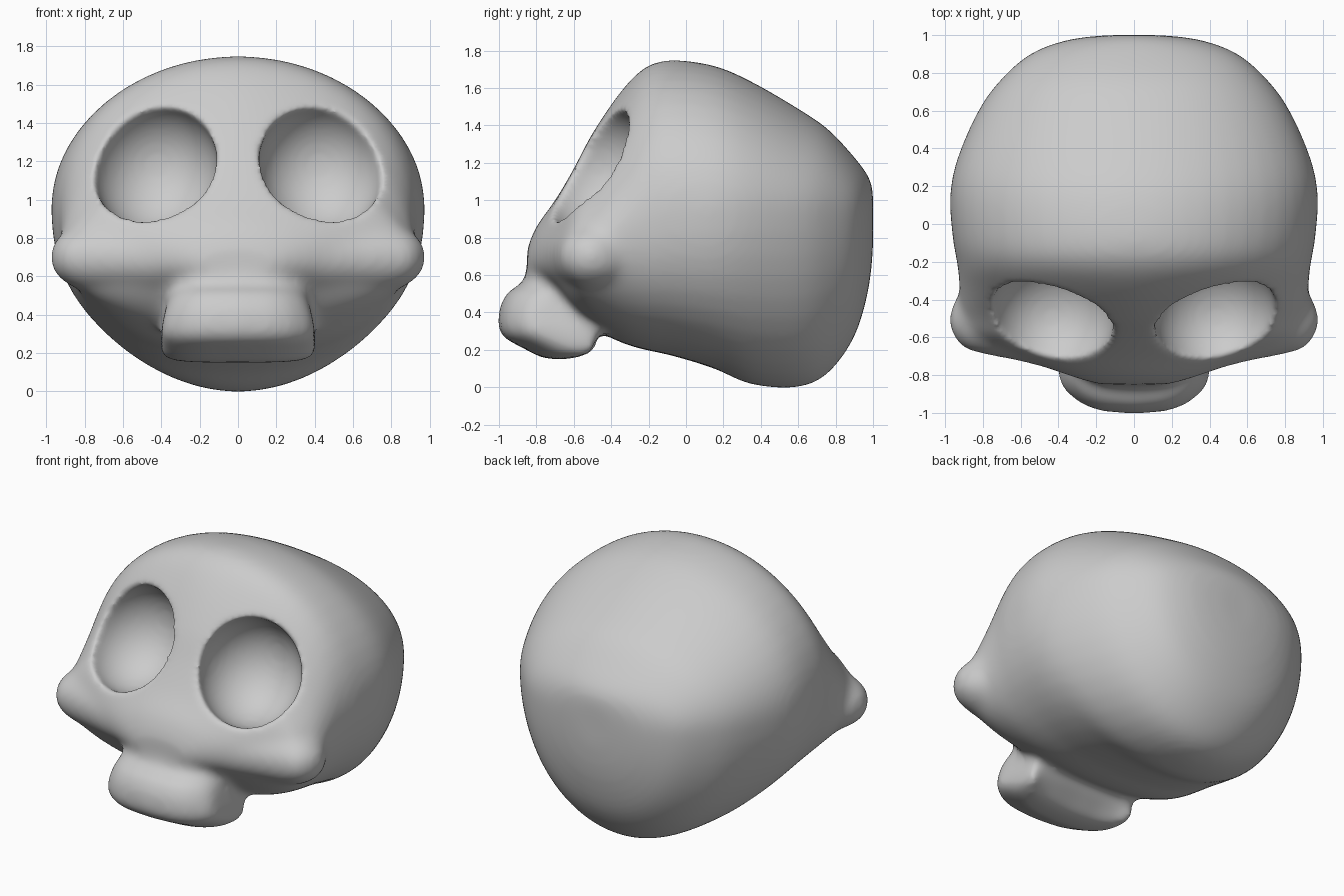
import bpy, bmesh, math
from mathutils import Matrix, Vector

if "Cube" in bpy.data.objects:
    bpy.data.objects.remove(bpy.data.objects["Cube"])


def loft(bm, rings):
    """Skin a closed tube through equal-length rings and cap both ends."""
    vs = [[bm.verts.new(p) for p in r] for r in rings]
    n = len(vs[0])
    for a, b in zip(vs, vs[1:]):
        for i in range(n):
            j = (i + 1) % n
            bm.faces.new((a[i], a[j], b[j], b[i]))
    bm.faces.new(vs[0])
    bm.faces.new(vs[-1])


def smooth_rows(rows, steps=4):
    """Catmull-Rom interpolation of section parameters."""
    out = []
    for i in range(len(rows) - 1):
        p = [rows[max(0, min(len(rows) - 1, k))] for k in range(i - 1, i + 3)]
        for s in range(steps):
            t = s / steps
            out.append([0.5 * (2 * b + (c - a) * t + (2 * a - 5 * b + 4 * c - d) * t * t
                        + (3 * b - a - 3 * c + d) * t ** 3) for a, b, c, d in zip(*p)])
    return out + [list(rows[-1])]


def make_object(name, bm):
    bmesh.ops.recalc_face_normals(bm, faces=bm.faces)
    me = bpy.data.meshes.new(name)
    bm.to_mesh(me)
    bm.free()
    ob = bpy.data.objects.new(name, me)
    bpy.context.collection.objects.link(ob)
    return ob


def spow(v, e):
    return math.copysign(abs(v) ** e, v)


bm = bmesh.new()

# Cranium: y, bottom z, widest z, top z, half width, top and bottom pointiness
cranium = [(1.0, .74, .92, 1.06, .14, .95, .95), (.975, .52, .92, 1.13, .35, .95, .95),
           (.9, .27, .93, 1.23, .55, .95, .95), (.76, .075, .94, 1.38, .71, .97, 1),
           (.6, .0, .95, 1.49, .825, 1, 1), (.35, .015, .96, 1.635, .935, 1, .97),
           (.15, .1, .96, 1.72, .975, 1, .9), (-.08, .17, .95, 1.75, .96, 1, .85),
           (-.22, .2, .9, 1.71, .935, 1, .84), (-.35, .24, .82, 1.58, .925, 1.1, .87),
           (-.5, .32, .72, 1.36, .925, 1.2, .95), (-.6, .41, .71, 1.17, .88, 1.15, .9),
           (-.7, .52, .71, 1.0, .63, 1.05, .9), (-.8, .56, .7, .86, .36, 1, 1),
           (-.85, .6, .67, .74, .2, 1, 1)]
rings = []
for y, zb, zc, zt, w, et, eb in smooth_rows(cranium):
    ring = []
    for i in range(48):
        a = math.tau * i / 48
        e = et if i < 24 else eb
        s = spow(math.sin(a), e)
        ring.append((w * spow(math.cos(a), e), y, zc + s * (zt - zc if s > 0 else zc - zb)))
    rings.append(ring)
loft(bm, rings)

# Cheekbones: one band across the face; x, y, z, depth radius, height radius
half = [(0, -.62, .72, .2, .2), (.3, -.6, .7, .2, .18), (.6, -.54, .7, .19, .175),
        (.8, -.5, .7, .19, .175), (.91, -.5, .7, .155, .13), (.975, -.51, .7, .05, .06)]
band = [(-x, *r) for x, *r in half[:0:-1]] + half
loft(bm, [[(x, y + ry * math.cos(math.tau * i / 24), z + rz * math.sin(math.tau * i / 24))
           for i in range(24)] for x, y, z, ry, rz in smooth_rows(band)])

# Muzzle: side profile swept across x, set back and slimmer at its ends
profile = [(-.78, .78), (-.84, .64), (-.88, .55), (-.955, .515), (-1.0, .43), (-1.01, .32),
           (-.98, .265), (-.77, .155), (-.63, .145), (-.47, .26), (-.4, .5), (-.5, .75)]
ends = [(0, 0, 1), (.18, .015, 1), (.28, .05, .98), (.36, .11, .92), (.405, .17, .76)]
ends = [(-x, d, s) for x, d, s in ends[:0:-1]] + ends
loft(bm, [[(x * (1 - .4 * max(0, z - .3)), y + d * (1 if y < -.6 else 0), .33 + (z - .33) * s)
           for y, z in profile] for x, d, s in ends])

skull = make_object("skull", bm)

# Eye socket cutters: tilted bowls, mirrored
bm = bmesh.new()
for s in (-1, 1):
    m = (Matrix.Translation(Vector((s * .43, -.485, 1.165)))
         @ Matrix.Rotation(s * math.radians(28), 4, 'Z')
         @ Matrix.Rotation(math.radians(-27), 4, 'X')
         @ Matrix.Diagonal((.325, .33, .345, 1)))
    bmesh.ops.create_uvsphere(bm, u_segments=32, v_segments=20, radius=1, matrix=m)
sockets = make_object("eye_socket_cutter", bm)
sockets.hide_render = True
sockets.hide_viewport = True


# Fuse the parts, carve the sockets, soften everything
def remesh():
    r = skull.modifiers.new("fuse", 'REMESH')
    r.mode = 'VOXEL'
    r.voxel_size = .018
    r.use_smooth_shade = True


def soften(iterations):
    m = skull.modifiers.new("soften", 'SMOOTH')
    m.factor = .5
    m.iterations = iterations


remesh()
soften(25)
cut = skull.modifiers.new("sockets", 'BOOLEAN')
cut.operation = 'DIFFERENCE'
cut.object = sockets
remesh()
soften(16)
